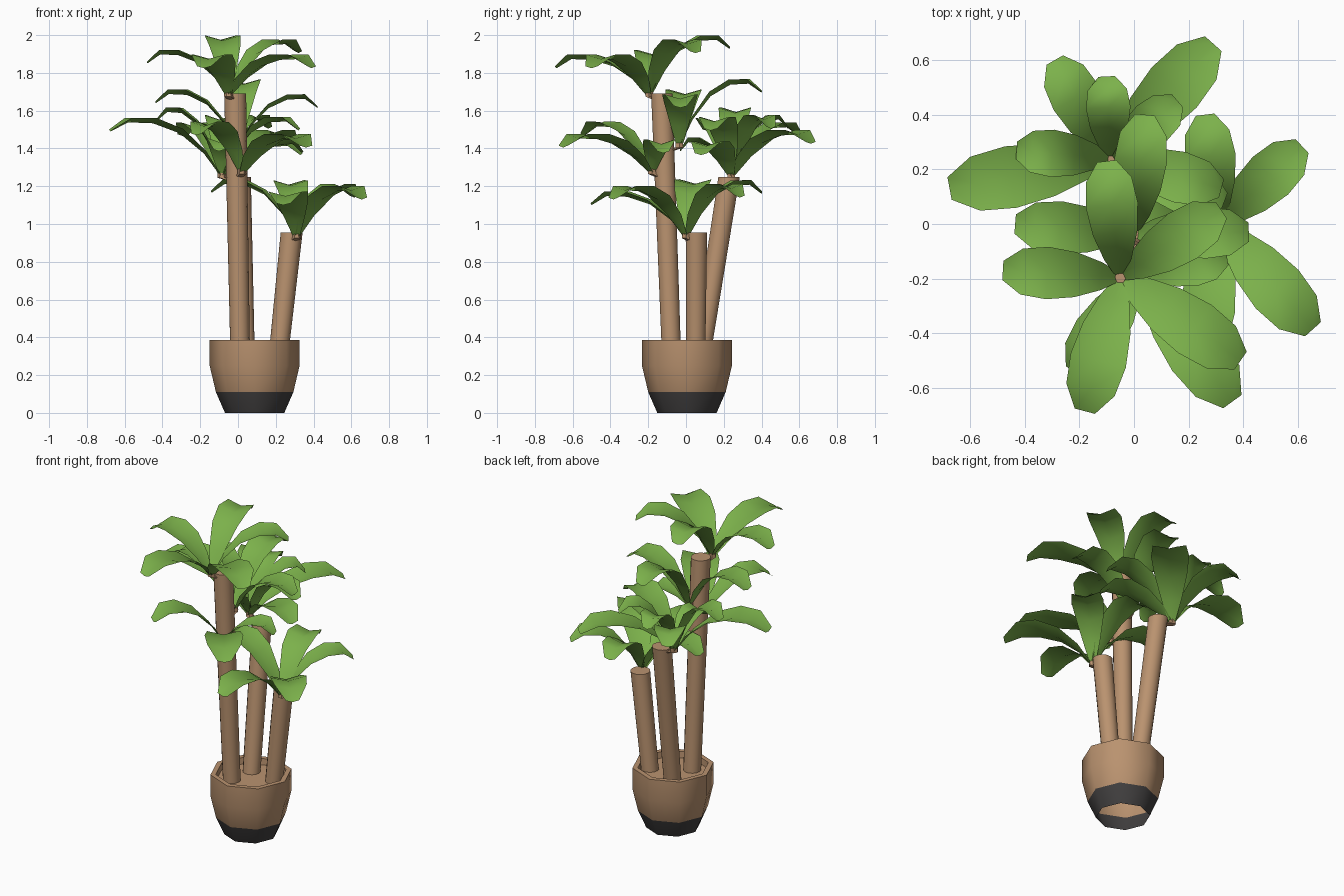
import bpy, bmesh, math
from mathutils import Vector

if "Cube" in bpy.data.objects:
    bpy.data.objects.remove(bpy.data.objects["Cube"])


def material(name, rgb):
    m = bpy.data.materials.new(name)
    m.diffuse_color = (*rgb, 1)
    m.use_nodes = True
    m.node_tree.nodes["Principled BSDF"].inputs["Base Color"].default_value = m.diffuse_color
    return m


BROWN = material("tan_brown", (0.49, 0.29, 0.16))
DARK = material("charcoal", (0.053, 0.05, 0.05))
GREEN = material("leaf_green", (0.2, 0.44, 0.07))


def finish(bm, name, mats, angle=40):
    me = bpy.data.meshes.new(name)
    bm.to_mesh(me)
    bm.free()
    for m in mats:
        me.materials.append(m)
    ob = bpy.data.objects.new(name, me)
    bpy.context.collection.objects.link(ob)
    bpy.ops.object.select_all(action='DESELECT')
    ob.select_set(True)
    bpy.context.view_layer.objects.active = ob
    bpy.ops.object.shade_smooth_by_angle(angle=math.radians(angle))
    return ob


def loft(bm, rings, cap_end=True, closed=True):
    """Skin a list of point rings with quads."""
    rows = [[bm.verts.new(p) for p in r] for r in rings]
    n = len(rows[0])
    for a, b in zip(rows, rows[1:]):
        for i in range(n if closed else n - 1):
            j = (i + 1) % n
            bm.faces.new((a[i], a[j], b[j], b[i]))
    if cap_end:
        bm.faces.new(rows[-1])


def circle(c, r, n):
    return [(c[0] + r * math.cos(2 * math.pi * i / n),
             c[1] + r * math.sin(2 * math.pi * i / n), c[2]) for i in range(n)]


# Eight-sided pot, open underneath, with rim, soil and a dark foot band
bm = bmesh.new()
profile = [(0.157, 0), (0.205, 0.11), (0.238, 0.25), (0.238, 0.385),
           (0.207, 0.385), (0.205, 0.345)]
loft(bm, [circle((0.088, 0.005, z), r, 8) for r, z in profile])
for f in bm.faces:
    f.material_index = 1 if f.calc_center_median().z < 0.1 else 0
finish(bm, "pot", [BROWN, DARK], 46)

# Three leaning trunks
TRUNKS = [((0.011, -0.078, 0.34), (-0.015, -0.128, 1.69)),
          ((0.036, 0.085, 0.34), (0.01, 0.228, 1.25)),
          ((0.218, 0.052, 0.34), (0.284, 0.055, 0.955))]
for k, (a, b) in enumerate(TRUNKS):
    bm = bmesh.new()
    loft(bm, [circle(a, 0.052, 14), circle(b, 0.058, 14)])
    finish(bm, f"trunk_{k + 1}", [BROWN])

# Leaf shape: distance along, share of the height, half width
SHAPE = [(0, 0, 0.014), (0.16, 0.44, 0.052), (0.38, 0.81, 0.084),
         (0.62, 0.99, 0.098), (0.84, 1.0, 0.086), (1, None, 0.036)]


def leaf(bm, base, tip):
    base, tip = Vector(base), Vector(tip)
    run = Vector((tip.x - base.x, tip.y - base.y, 0))
    rise = tip.z - base.z
    side = Vector((-run.y, run.x, 0)).normalized()
    width = 0.5 + 0.5 * run.length / 0.45
    rings = []
    for t, h, w in SHAPE:
        mid = base + run * t
        mid.z += rise if h is None else h * (rise + 0.055)
        off = side * w * width
        lift = Vector((0, 0, w * 0.14))
        rings.append([mid + off + lift, mid - lift, mid - off + lift])
    loft(bm, rings, cap_end=False, closed=False)


# Leaf crowns: stem position, trunk number, leaf tips
CROWNS = [
    ((-0.05, -0.195, 1.675), 0,
     [(-0.10, 0.23, 1.932), (0.32, 0.05, 1.91), (0.39, -0.50, 1.83),
      (-0.48, -0.17, 1.855), (-0.18, -0.685, 1.83)]),
    ((0.02, -0.18, 1.265), 0,
     [(0.36, -0.65, 1.41), (-0.22, -0.54, 1.475), (0.34, -0.12, 1.38)]),
    ((0.0, -0.035, 1.405), 0,
     [(0.04, 0.40, 1.70), (-0.435, 0.0, 1.645), (0.42, -0.03, 1.62)]),
    ((-0.085, 0.24, 1.245), 1,
     [(0.29, 0.66, 1.43), (-0.29, 0.60, 1.47), (-0.675, 0.13, 1.495),
      (-0.10, -0.03, 1.39), (0.33, 0.08, 1.37),
      (-0.10, 0.54, 1.51), (-0.43, 0.27, 1.55), (0.16, 0.45, 1.51),
      (0.32, 0.13, 1.50)]),
    ((0.31, 0.0, 0.925), 2,
     [(0.615, 0.285, 1.145), (0.26, 0.40, 1.165), (-0.14, 0.06, 1.17),
      (0.24, -0.50, 1.105), (0.655, -0.385, 1.135)]),
]
for k, (pos, trunk, tips) in enumerate(CROWNS):
    bm = bmesh.new()
    for tip in tips:
        leaf(bm, pos, tip)
    finish(bm, f"leaf_crown_{k + 1}", [GREEN], 60)
    # Short stem joining the crown to its trunk
    a, b = (Vector(p) for p in TRUNKS[trunk])
    start = a.lerp(b, (pos[2] - 0.03 - a.z) / (b.z - a.z))
    bm = bmesh.new()
    loft(bm, [circle(start, 0.022, 6), circle(pos, 0.024, 6),
              circle((pos[0], pos[1], pos[2] + 0.025), 0.022, 6)])
    finish(bm, f"stem_{k + 1}", [BROWN])
